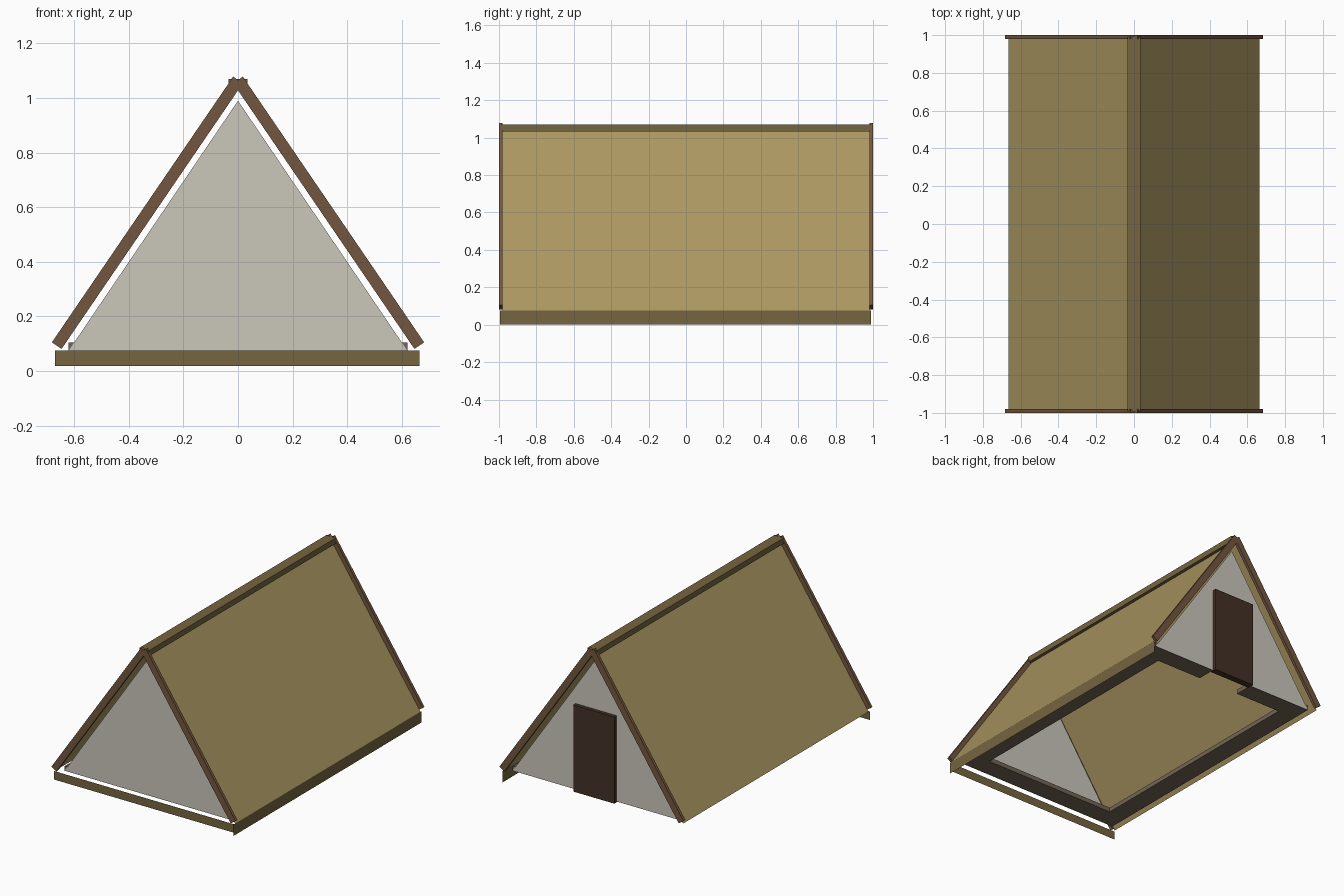
import bpy, bmesh
from mathutils import Vector

if "Cube" in bpy.data.objects:
    bpy.data.objects.remove(bpy.data.objects["Cube"])


def material(name, r, g, b):
    m = bpy.data.materials.new(name)
    m.diffuse_color = (r, g, b, 1)
    m.use_nodes = True
    m.node_tree.nodes["Principled BSDF"].inputs["Base Color"].default_value = m.diffuse_color
    return m


THATCH = material("thatch", 0.41, 0.31, 0.12)
TRIM = material("trim", 0.18, 0.13, 0.05)
TIMBER = material("timber", 0.17, 0.095, 0.05)
PLASTER = material("plaster", 0.60, 0.57, 0.50)
STONE = material("dark_sill", 0.17, 0.13, 0.09)
DOOR = material("door_wood", 0.055, 0.03, 0.02)


def prism(name, outline, mat, extrude=None):
    """Flat face from an outline, optionally extruded into a solid."""
    bm = bmesh.new()
    face = bm.faces.new([bm.verts.new(p) for p in outline])
    if extrude:
        ret = bmesh.ops.extrude_face_region(bm, geom=[face], use_keep_orig=True)
        verts = [v for v in ret["geom"] if isinstance(v, bmesh.types.BMVert)]
        bmesh.ops.translate(bm, verts=verts, vec=Vector(extrude))
        bmesh.ops.recalc_face_normals(bm, faces=bm.faces)
    me = bpy.data.meshes.new(name)
    bm.to_mesh(me)
    bm.free()
    me.materials.append(mat)
    ob = bpy.data.objects.new(name, me)
    bpy.context.collection.objects.link(ob)
    return ob


def box(name, x0, x1, y0, y1, z0, z1, mat):
    return prism(name, [(x0, y0, z0), (x1, y0, z0), (x1, y1, z0), (x0, y1, z0)],
                 mat, (0, 0, z1 - z0))


# Roof slopes: thin sheets from eave to ridge
EAVE, EZ, TOP = 0.665, 0.076, 1.052
for side, s in (("right", 1), ("left", -1)):
    pts = [(s * EAVE, -0.98, EZ), (s * EAVE, 0.98, EZ), (0, 0.98, TOP), (0, -0.98, TOP)]
    prism("roof_" + side, pts if s > 0 else pts[::-1], THATCH)

# Ridge cap
box("ridge_cap", -0.035, 0.035, -0.99, 0.99, 1.032, 1.07, TRIM)

# Barge boards along both gable ends
low, high = Vector((0.664, 0, 0.093)), Vector((0, 0, 1.066))
d = (high - low).normalized()
n = Vector((d.z, 0, -d.x)) * 0.0215
for end, y in (("front", -1.0), ("back", 0.98)):
    for side, s in (("right", 1), ("left", -1)):
        pts = [(s * p.x, y, p.z) for p in (low - n, low + n, high + n, high - n)]
        prism(f"barge_board_{end}_{side}", pts, TIMBER, (0, 0.02, 0))

# Gable walls
for end, y in (("front", -0.95), ("back", 0.95)):
    pts = [(-0.62, y, 0.075), (0.62, y, 0.075), (0, y, 0.99)]
    prism("gable_" + end, pts if y < 0 else pts[::-1], PLASTER)

# Sill frame, open at the doorway
XO, XI, YO, YI, DW, Z = 0.62, 0.49, 0.948, 0.82, 0.152, 0.075
half = [(DW, YO), (XO, YO), (XO, -YO)]
inner = [(XI, -YI), (XI, YI), (DW, YI)]
outline = half + [(-x, y) for x, y in half[::-1]] + \
    [(-x, y) for x, y in inner[::-1]] + inner
prism("sill_frame", [(x, y, Z) for x, y in outline], STONE, (0, 0, 0.03))

# Door in the back gable
box("door", -0.152, 0.152, 0.93, 0.975, 0.07, 0.65, DOOR)

# Skirt boards: front edge and right eave
prism("front_skirt", [(-0.67, -0.99, 0.018), (0.665, -0.99, 0.018),
                      (0.665, -0.99, 0.075), (-0.67, -0.99, 0.075)], TRIM)
prism("right_skirt", [(EAVE, -0.995, 0), (EAVE, 0.99, 0),
                      (EAVE, 0.99, EZ), (EAVE, -0.995, EZ)], TRIM)
